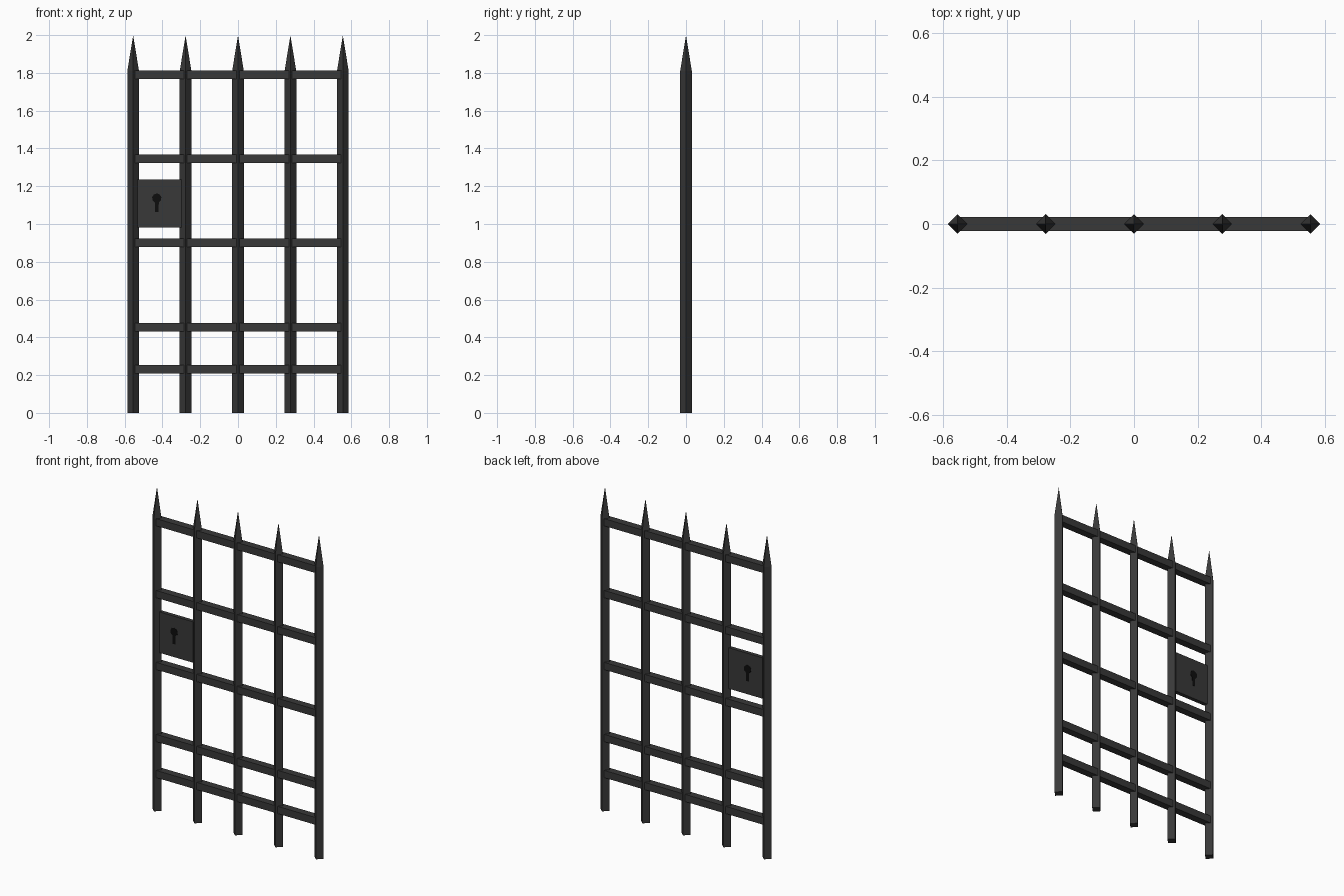
import bpy, bmesh, math

if "Cube" in bpy.data.objects:
    bpy.data.objects.remove(bpy.data.objects["Cube"])


def material(name, v):
    m = bpy.data.materials.new(name)
    m.diffuse_color = (v, v, v, 1)
    m.use_nodes = True
    m.node_tree.nodes["Principled BSDF"].inputs["Base Color"].default_value = m.diffuse_color
    return m


IRON = material("dark_iron", 0.04)
BLACK = material("black", 0.004)


def finish(name, bm, mat):
    bmesh.ops.recalc_face_normals(bm, faces=bm.faces)
    me = bpy.data.meshes.new(name)
    bm.to_mesh(me)
    bm.free()
    me.materials.append(mat)
    ob = bpy.data.objects.new(name, me)
    bpy.context.collection.objects.link(ob)
    return ob


def box(name, x0, x1, half_y, z0, z1, mat):
    bm = bmesh.new()
    bmesh.ops.create_cube(bm, size=1)
    bmesh.ops.scale(bm, vec=(x1 - x0, 2 * half_y, z1 - z0), verts=bm.verts)
    bmesh.ops.translate(bm, vec=((x0 + x1) / 2, 0, (z0 + z1) / 2), verts=bm.verts)
    return finish(name, bm, mat)


# Upright bar: diamond section with a four-sided spike on top
def upright(name, x, r=0.031, shoulder=1.81, tip=1.998):
    bm = bmesh.new()
    corners = [(r, 0), (0, r), (-r, 0), (0, -r)]
    low = [bm.verts.new((x + a, b, 0)) for a, b in corners]
    high = [bm.verts.new((x + a, b, shoulder)) for a, b in corners]
    apex = bm.verts.new((x, 0, tip))
    bm.faces.new(low)
    for i in range(4):
        j = (i + 1) % 4
        bm.faces.new((low[i], low[j], high[j], high[i]))
        bm.faces.new((high[i], high[j], apex))
    finish(name, bm, IRON)


for i in range(5):
    upright(f"upright_bar_{i + 1}", (i - 2) * 0.2775)

# Horizontal rails
for i, z in enumerate((0.231, 0.454, 0.90, 1.345, 1.79)):
    box(f"cross_rail_{i + 1}", -0.553, 0.553, 0.0225, z - 0.0225, z + 0.0225, IRON)

# Lock plate between the two left bars
box("lock_plate", -0.531, -0.299, 0.012, 0.982, 1.235, IRON)

# Keyhole shape showing on both faces of the plate
bm = bmesh.new()
cx, cz, r, y = -0.43, 1.137, 0.025, 0.0135
outline = []
for i in range(9):
    a = math.radians(-65 + i * 310 / 8)
    outline.append((cx + r * math.cos(a), cz + r * math.sin(a)))
outline += [(cx - 0.010, 1.063), (cx + 0.010, 1.063)]
outline = [p for p in outline if not (p[1] < cz - 0.02 and p[1] > 1.07 and abs(p[0] - cx) < 0.005)]
face = bm.faces.new([bm.verts.new((px, -y, pz)) for px, pz in outline])
ext = bmesh.ops.extrude_face_region(bm, geom=[face])
bmesh.ops.translate(bm, vec=(0, 2 * y, 0),
                    verts=[v for v in ext["geom"] if isinstance(v, bmesh.types.BMVert)])
finish("keyhole", bm, BLACK)
